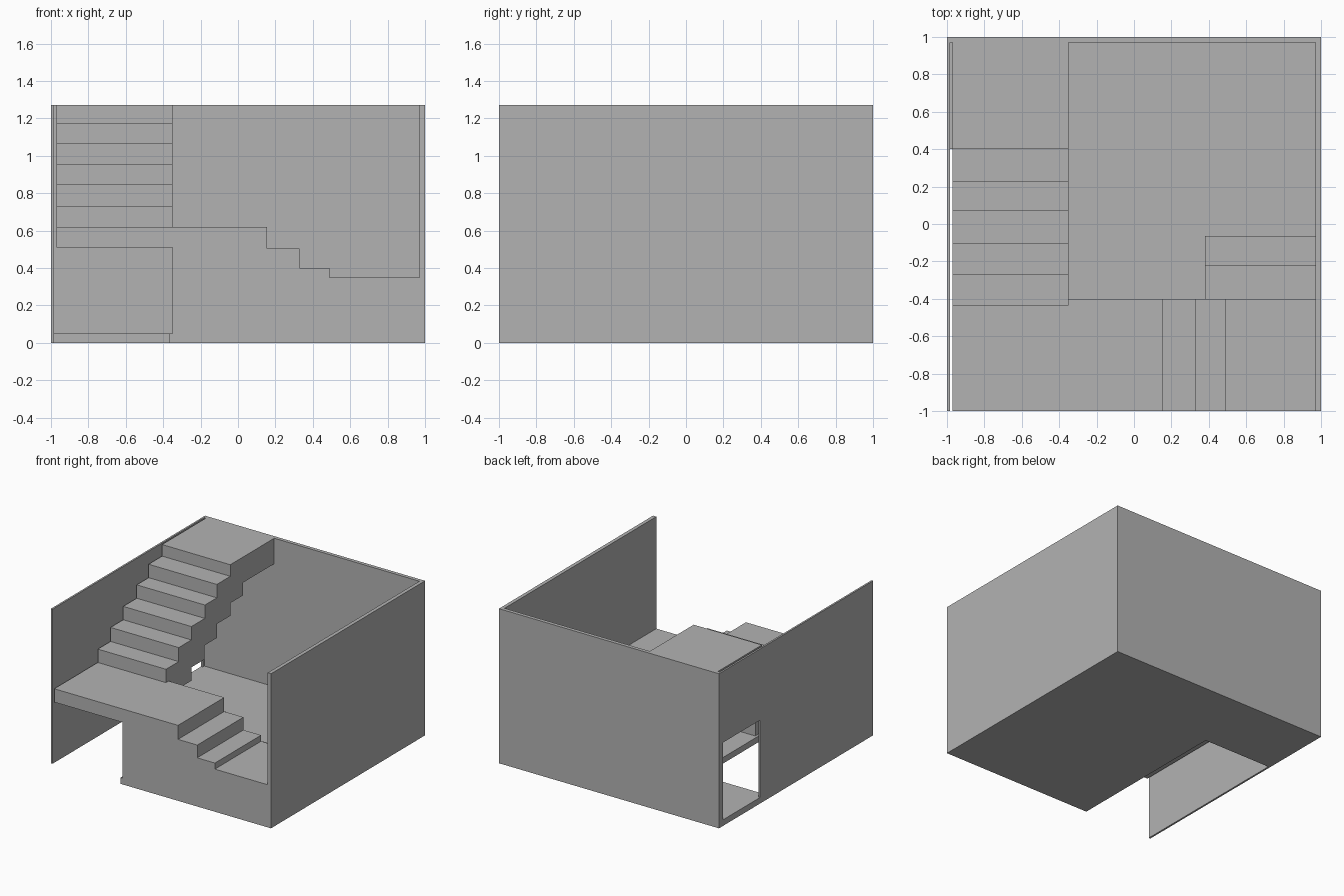
import bpy
import bmesh
from mathutils import Vector

if "Cube" in bpy.data.objects:
    bpy.data.objects.remove(bpy.data.objects["Cube"], do_unlink=True)

grey = bpy.data.materials.new("plain_grey")
grey.use_nodes = True
grey.diffuse_color = (0.45, 0.45, 0.45, 1)
grey.node_tree.nodes["Principled BSDF"].inputs["Base Color"].default_value = grey.diffuse_color

TOP = 1.27       # wall height
FLOOR = 0.05     # floor thickness
INNER = 0.97     # inner face of the thick walls
STAIR_X = -0.35  # side of the upper flight


def prism(name, profile, axis, start, end):
    """Extrude a 2D profile along x, y or z."""
    place = {
        "x": lambda a, b: (start, a, b),
        "y": lambda a, b: (a, start, b),
        "z": lambda a, b: (a, b, start),
    }[axis]
    bm = bmesh.new()
    face = bm.faces.new([bm.verts.new(place(a, b)) for a, b in profile])
    out = bmesh.ops.extrude_face_region(bm, geom=[face])
    step = Vector([(end - start) * (axis == k) for k in "xyz"])
    moved = [v for v in out["geom"] if isinstance(v, bmesh.types.BMVert)]
    bmesh.ops.translate(bm, verts=moved, vec=step)
    bmesh.ops.recalc_face_normals(bm, faces=bm.faces)
    mesh = bpy.data.meshes.new(name)
    bm.to_mesh(mesh)
    bm.free()
    mesh.materials.append(grey)
    obj = bpy.data.objects.new(name, mesh)
    bpy.context.collection.objects.link(obj)
    return obj


def rect(a0, a1, b0, b1):
    return [(a0, b0), (a1, b0), (a1, b1), (a0, b1)]


def stairs(edges, heights):
    """Step outline: each edge is where the height changes to the next one."""
    points = []
    for i, edge in enumerate(edges):
        points += [(edge, heights[i]), (edge, heights[i + 1])]
    return points


# L-shaped floor, open at the front corner
prism("floor", [(-0.37, -1), (1, -1), (1, 1), (-0.985, 1), (-0.985, 0.4), (-0.37, 0.4)],
      "z", 0, FLOOR)

# Thick back and side walls
prism("back_wall", rect(-0.985, 1, INNER, 1), "z", FLOOR, TOP)
prism("left_wall", rect(INNER, 1, -1, INNER), "z", FLOOR, TOP)

# Thin side wall with a doorway
thin_wall = prism("right_wall", rect(-1, 1, 0, TOP), "x", -1, -0.985)
cutter = prism("doorway_cutter", rect(0.467, 0.95, FLOOR, 0.685), "x", -1.1, -0.9)
cutter.hide_render = True
cut = thin_wall.modifiers.new("doorway", "BOOLEAN")
cut.operation = "DIFFERENCE"
cut.solver = "EXACT"
cut.object = cutter
bpy.context.view_layer.objects.active = thin_wall
bpy.ops.object.modifier_apply(modifier=cut.name)
bpy.data.objects.remove(cutter, do_unlink=True)

# Solid front block with the lower flight stepping down sideways
levels = [0.62, 0.505, 0.4, 0.35]
front = [(STAIR_X, FLOOR), (STAIR_X, levels[0])]
front += stairs([0.155, 0.33, 0.49], levels)
front += [(INNER, levels[-1]), (INNER, FLOOR)]
prism("lower_flight", front, "y", -1, -0.4)

# Two last steps down to the floor
last = [(-0.4, FLOOR), (-0.4, 0.25)] + stairs([-0.22, -0.065], [0.25, 0.15, FLOOR])
prism("bottom_steps", last, "x", 0.38, INNER)

# Landing, upper flight and top platform with a stepped underside
treads = [0.62, 0.73, 0.845, 0.955, 1.065, 1.175, TOP]
edges = [-0.435, -0.27, -0.105, 0.07, 0.225, 0.4]
under_edges = [-0.105, 0.065, 0.23, 0.4, 0.567]
under = [0.51, 0.62, 0.735, 0.85, 0.955, 1.06]
upper = [(-1, under[0]), (-1, treads[0])] + stairs(edges, treads)
upper += [(INNER, TOP), (INNER, under[-1])]
upper += stairs(under_edges, under)[::-1]
prism("upper_flight", upper, "x", -INNER, STAIR_X)
